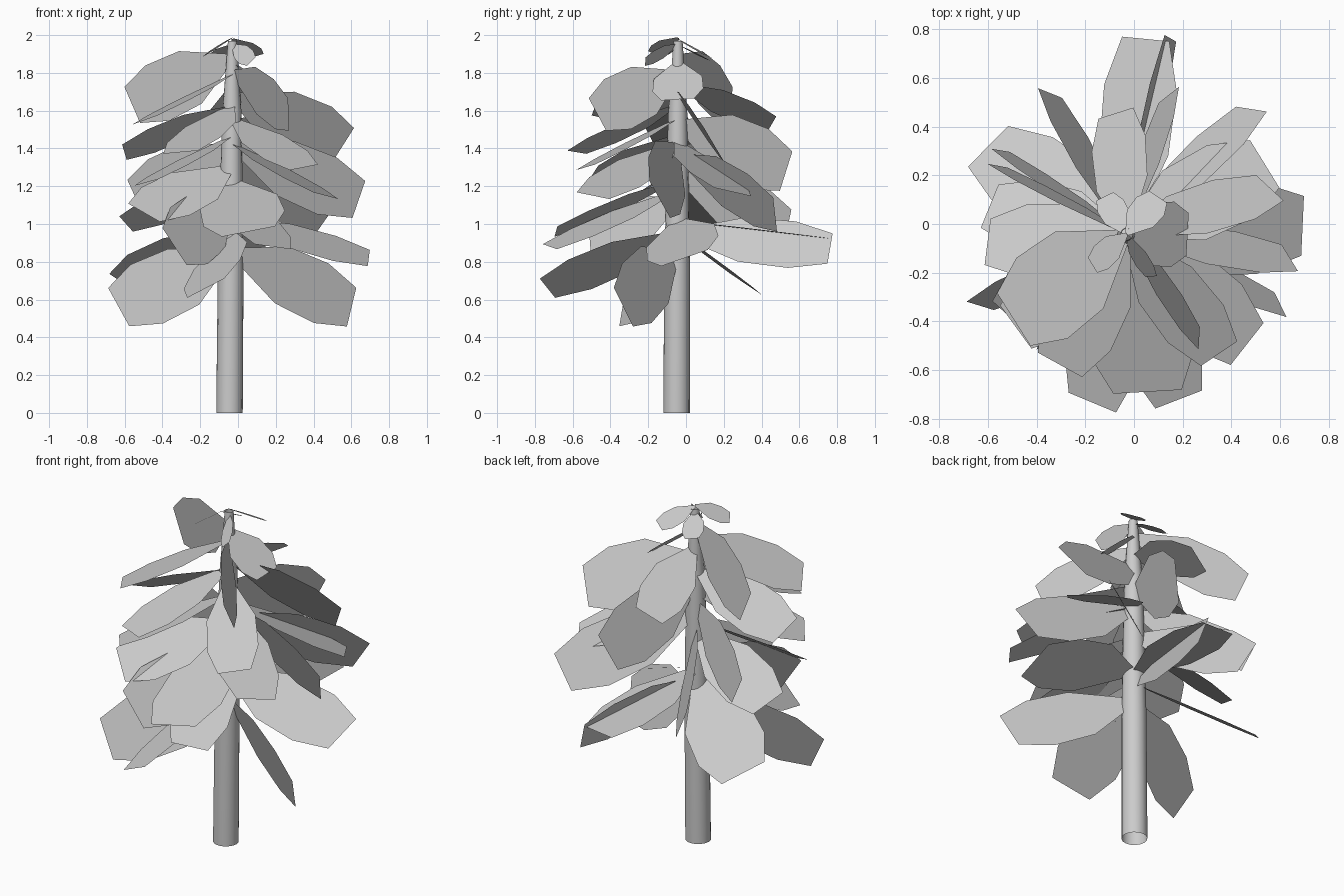
import bpy, bmesh
from math import sin, cos, radians, tau
from mathutils import Vector

if "Cube" in bpy.data.objects:
    bpy.data.objects.remove(bpy.data.objects["Cube"])

UP = Vector((0, 0, 1))


def trunk_axis(z):
    # the trunk leans very slightly
    return Vector((-0.045 + 0.008 * z, -0.05 + 0.004 * z, z))


def make_object(name, bm):
    mesh = bpy.data.meshes.new(name)
    bm.to_mesh(mesh)
    bm.free()
    obj = bpy.data.objects.new(name, mesh)
    bpy.context.collection.objects.link(obj)
    return obj


# Trunk: tapered open tube built from rings
SIDES = 16
bm = bmesh.new()
rings = []
for r, z in [(.07, 0), (.07, .13), (.068, .75), (.06, 1.2), (.05, 1.6), (.024, 1.97)]:
    rings.append([bm.verts.new(trunk_axis(z) + Vector((r * cos(tau * i / SIDES), r * sin(tau * i / SIDES), 0)))
                  for i in range(SIDES)])
for a, b in zip(rings, rings[1:]):
    for i in range(SIDES):
        j = (i + 1) % SIDES
        bm.faces.new((a[i], a[j], b[j], b[i]))
trunk = make_object("trunk", bm)
bpy.context.view_layer.objects.active = trunk
trunk.select_set(True)
bpy.ops.object.shade_smooth_by_angle(angle=radians(40))

# Foliage outline: (distance along the card, half-width factor)
OUTLINE = [(0, .12), (.42, .95), (.75, 1), (1, .65)]


def add_card(bm, azimuth, reach, tip_z, width, roll, droop=.42):
    """Flat leaf card hanging outward from the trunk, rolled about its own axis."""
    a, r = radians(azimuth), radians(roll)
    out = Vector((cos(a), sin(a), 0))
    base = trunk_axis(tip_z + droop * reach)
    span = out * reach - UP * droop * reach
    left = UP.cross(out)
    side = left * cos(r) + span.normalized().cross(left) * sin(r)
    pts = [base + span * t + side * s * width / 2 for t, s in OUTLINE]
    pts += [base + span * t - side * s * width / 2 for t, s in reversed(OUTLINE)]
    bm.faces.new([bm.verts.new(p) for p in reversed(pts)])


# Branch cards: azimuth, reach, tip height, width, roll
CARDS = [
    (206, .66, .56, .36, -70), (-24, .70, .56, .36, -72), (259, .70, .66, .36, 28),
    (-72, .71, .88, .32, -8), (-82, .65, .96, .44, 12),
    (147, .67, .68, .40, 28), (-8, .68, 1.13, .36, -65),
    (237, .55, .88, .36, -65), (217, .58, 1.06, .38, -25), (183, .57, 1.38, .32, 25),
    (168, .57, 1.0, .32, 25), (152, .60, 1.63, .32, 83), (146, .62, 1.15, .28, 80),
    (118, .66, .98, .34, 72), (73, .60, 1.28, .36, -75), (45, .73, 1.05, .34, -62),
    (18, .62, 1.42, .36, -55), (27, .64, 1.17, .36, -12), (-55, .52, 1.58, .30, -73),
    (-52, .62, 1.30, .28, 10), (243, .60, 1.38, .32, 5), (220, .59, 1.22, .34, 10),
    (217, .58, 1.55, .40, 12), (-42, .67, 1.15, .34, -10), (95, .50, 1.53, .26, -30),
]
bm = bmesh.new()
for card in CARDS:
    add_card(bm, *card)
# Flatter low branches: the back one is a folded pair
add_card(bm, 3, .73, .82, .40, 20, .28)
add_card(bm, 84, .81, .92, .30, -3, .12)
add_card(bm, 77, .83, .87, .26, 72, .1)
make_object("branch_foliage", bm)

# Small cards at the crown
bm = bmesh.new()
for az, reach, z, width, roll in [(222, .19, 1.90, .12, 25), (50, .20, 1.89, .14, -15),
                                  (120, .18, 1.87, .12, 10), (-60, .20, 1.86, .10, 50)]:
    add_card(bm, az, reach, z, width, roll, .45)
add_card(bm, 0, .25, 1.66, .27, 5, .8)
make_object("crown_foliage", bm)
